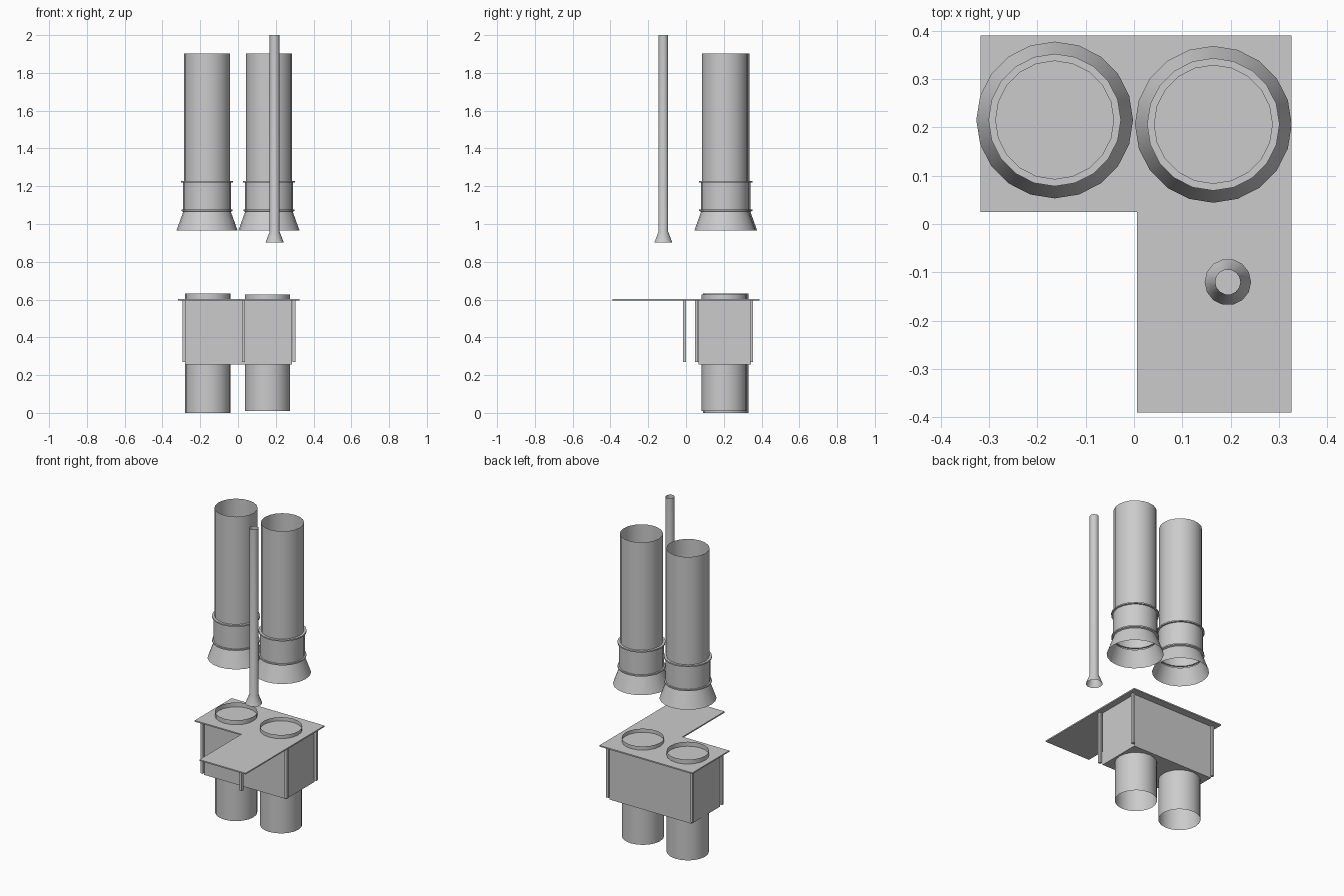
import bpy, bmesh
from math import sin, cos, tau

if "Cube" in bpy.data.objects:
    bpy.data.objects.remove(bpy.data.objects["Cube"])


def make_object(name, bm, smooth=False):
    bmesh.ops.recalc_face_normals(bm, faces=bm.faces)
    mesh = bpy.data.meshes.new(name)
    bm.to_mesh(mesh)
    bm.free()
    ob = bpy.data.objects.new(name, mesh)
    bpy.context.collection.objects.link(ob)
    if smooth:
        bpy.ops.object.select_all(action='DESELECT')
        ob.select_set(True)
        bpy.context.view_layer.objects.active = ob
        bpy.ops.object.shade_smooth_by_angle(angle=0.6)
    return ob


def lathe(name, centre, profile, sides):
    """Open shell turned around a vertical axis from (radius, z) points."""
    bm = bmesh.new()
    rings = [[bm.verts.new((centre[0] + r * cos(tau * i / sides),
                            centre[1] + r * sin(tau * i / sides), z))
              for i in range(sides)] for r, z in profile]
    for a, b in zip(rings, rings[1:]):
        for i in range(sides):
            j = (i + 1) % sides
            bm.faces.new((a[i], a[j], b[j], b[i]))
    return make_object(name, bm, smooth=True)


def prism(name, outline, z0, z1):
    bm = bmesh.new()
    face = bm.faces.new([bm.verts.new((x, y, z0)) for x, y in outline])
    ext = bmesh.ops.extrude_face_region(bm, geom=[face], use_keep_orig=True)
    verts = [v for v in ext['geom'] if isinstance(v, bmesh.types.BMVert)]
    bmesh.ops.translate(bm, verts=verts, vec=(0, 0, z1 - z0))
    return make_object(name, bm)


def rect(x0, x1, y0, y1):
    return [(x0, y0), (x1, y0), (x1, y1), (x0, y1)]


# L-shaped cover plate
prism("cover_plate", [(-0.317, 0.025), (0.006, 0.025), (0.006, -0.39),
                      (0.326, -0.39), (0.326, 0.39), (-0.317, 0.39)], 0.595, 0.603)

# housing under the plate
prism("housing_box", rect(-0.28, 0.287, 0.065, 0.345), 0.257, 0.595)

# slim corner posts
for i, (x, y) in enumerate([(-0.286, 0.057), (0.029, -0.008), (0.297, 0.055),
                            (0.297, 0.347), (-0.286, 0.347)]):
    prism(f"post_{i + 1}", rect(x - 0.008, x + 0.008, y - 0.008, y + 0.008), 0.27, 0.595)

# large upper pipes with flared mouth and two flanges
upper = [(0.162, 0.965), (0.126, 1.065), (0.136, 1.069), (0.136, 1.077), (0.127, 1.077),
         (0.127, 1.22), (0.137, 1.22), (0.137, 1.228), (0.122, 1.228), (0.122, 1.902)]
for side, centre in (("left", (-0.164, 0.215)), ("right", (0.164, 0.206))):
    lathe(f"upper_pipe_{side}", centre, upper, 20)

# lower pipes run through the housing and form the collars on the plate
for side, centre, z0, z1 in (("left", (-0.16, 0.21), 0.0, 0.631),
                             ("right", (0.156, 0.203), 0.01, 0.626)):
    lathe(f"lower_pipe_{side}", centre, [(0.12, z0), (0.12, z1)], 20)

# thin pipe with a small flared end
lathe("thin_pipe", (0.194, -0.12),
      [(0.048, 0.903), (0.026, 0.96), (0.026, 2.0)], 14)
